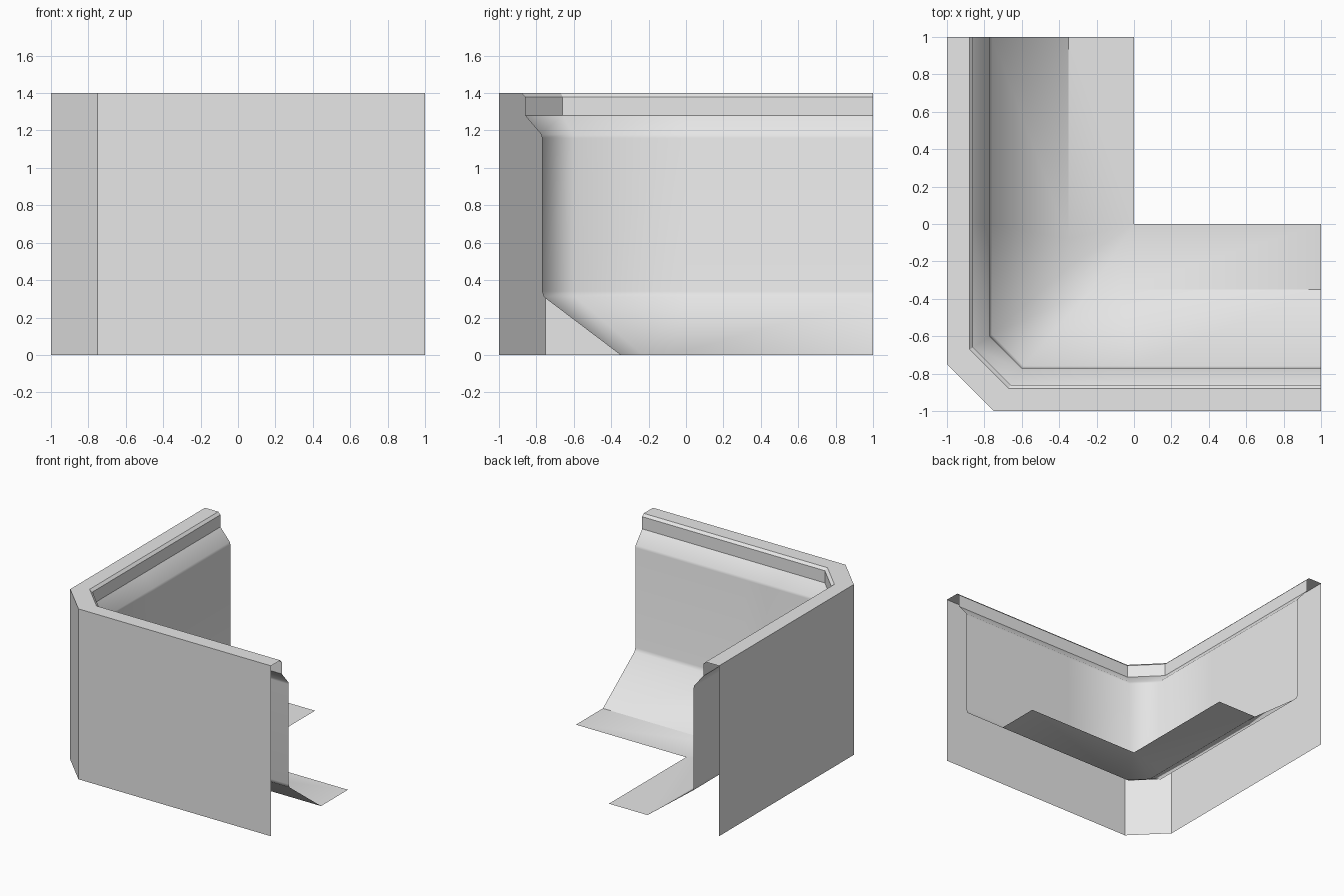
import bpy
import bmesh

cube = bpy.data.objects.get("Cube")
if cube:
    bpy.data.objects.remove(cube, do_unlink=True)

grey = bpy.data.materials.new("light_grey")
grey.use_nodes = True
color = (0.8, 0.8, 0.8, 1)
grey.diffuse_color = color
grey.node_tree.nodes["Principled BSDF"].inputs["Base Color"].default_value = color


def station_points(depth, z, chamfer, straight=0.0):
    """Points along the L-shaped path, set in from the outer wall by depth."""
    e = depth - 1
    return [(e, 1, z), (e, straight, z), (e, e + chamfer, z),
            (e + chamfer, e, z), (straight, e, z), (1, e, z)]


def sweep(name, profile, sharp_rows=(), sharp_corner=True, soft_corner_row=None):
    """Sweep a profile of (depth, z, chamfer) round the chamfered corner."""
    bm = bmesh.new()
    rows = [[bm.verts.new(p) for p in station_points(*row)] for row in profile]
    for a, b in zip(rows, rows[1:]):
        for j in range(len(a) - 1):
            bm.faces.new((a[j], a[j + 1], b[j + 1], b[j])).smooth = True

    # Hard creases along the profile, and down both corner edges
    for i, row in enumerate(rows):
        for j in range(len(row) - 1):
            in_corner = 0 < j < len(row) - 2
            if i in sharp_rows and not (i == soft_corner_row and in_corner):
                bm.edges.get((row[j], row[j + 1])).smooth = False
    if sharp_corner:
        for a, b in zip(rows, rows[1:]):
            for j in (2, 3):
                bm.edges.get((a[j], b[j])).smooth = False

    # The floor's inner edge meets in one point
    bmesh.ops.remove_doubles(bm, verts=bm.verts, dist=0.0001)
    mesh = bpy.data.meshes.new(name)
    bm.to_mesh(mesh)
    bm.free()
    mesh.materials.append(grey)
    obj = bpy.data.objects.new(name, mesh)
    bpy.context.collection.objects.link(obj)
    return obj


# Outer wall
sweep("outer_wall", [(0, 0, 0.25), (0, 1.4, 0.25)])

# Rim: flat top, small bevel and inner lip
sweep("top_rim", [(0, 1.4, 0.25), (0.12, 1.4, 0.21),
                  (0.14, 1.38, 0.2), (0.14, 1.28, 0.2)], sharp_rows=(1, 2))

# Inner wall: flared top, upright face, sloped foot and flat floor
sweep("inner_wall_and_floor",
      [(0.14, 1.28, 0.2), (0.225, 1.18, 0.17), (0.23, 1.16, 0.17),
       (0.23, 0.34, 0.17), (0.24, 0.31, 0.17),
       (0.65, 0, 0.12, -0.08), (1, 0, 0)],
      sharp_rows=(5,), sharp_corner=False, soft_corner_row=5)
